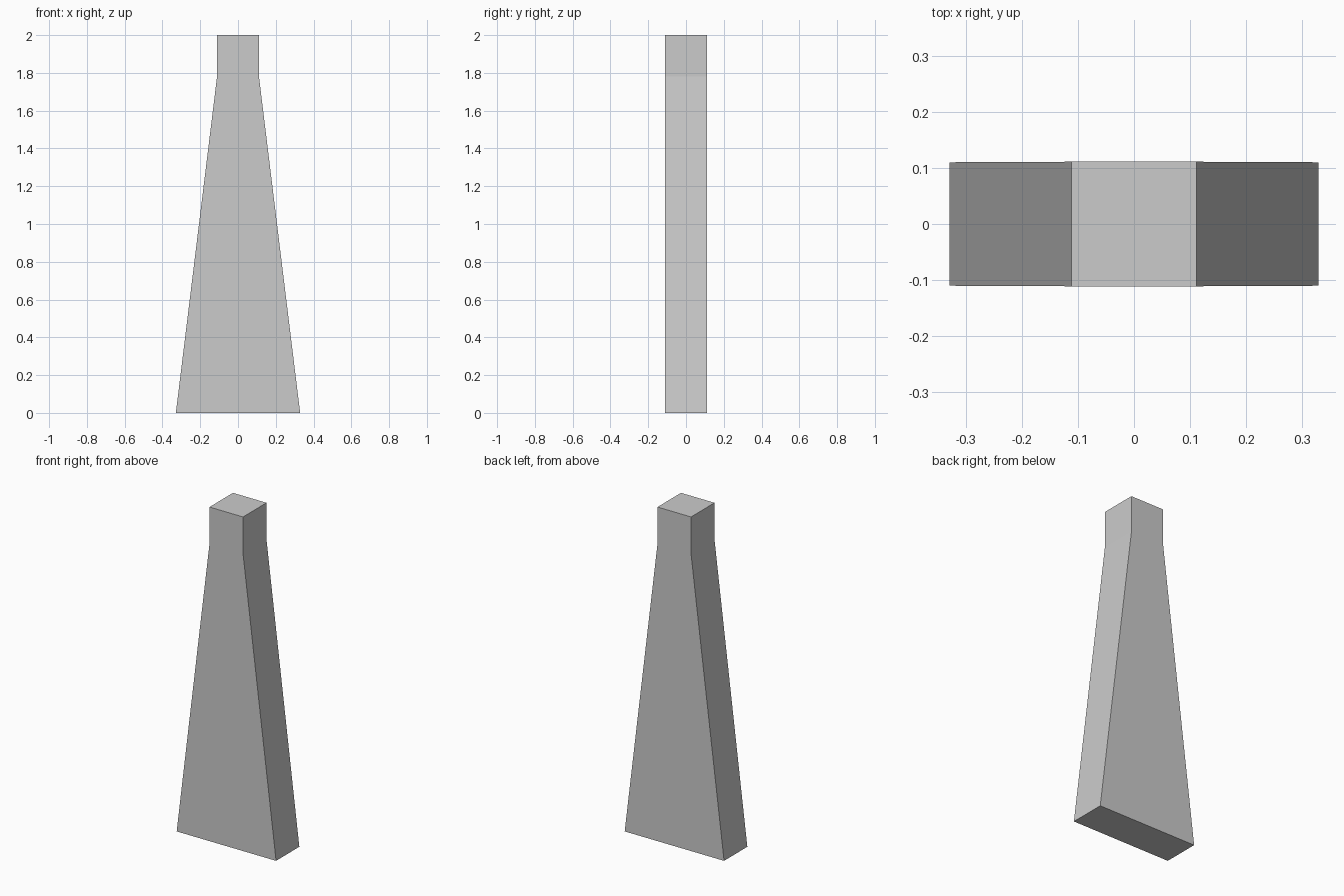
import bpy, bmesh

if "Cube" in bpy.data.objects:
    bpy.data.objects.remove(bpy.data.objects["Cube"])

# Cross-sections from the foot up: half width, half depth, height
SECTIONS = [(0.329, 0.11, 0.0), (0.111, 0.111, 1.78), (0.111, 0.111, 2.0)]

# Tapered post with a straight square neck, built by bridging the sections
bm = bmesh.new()
rings = [[bm.verts.new((sx * w, sy * d, z))
          for sx, sy in ((-1, -1), (1, -1), (1, 1), (-1, 1))]
         for w, d, z in SECTIONS]
for low, high in zip(rings, rings[1:]):
    for i in range(4):
        j = (i + 1) % 4
        bm.faces.new((low[i], low[j], high[j], high[i]))

# Foot and top caps
bm.faces.new(rings[0][::-1])
bm.faces.new(rings[-1])

mesh = bpy.data.meshes.new("tapered_post")
bm.to_mesh(mesh)
bm.free()
bpy.context.collection.objects.link(bpy.data.objects.new("tapered_post", mesh))
